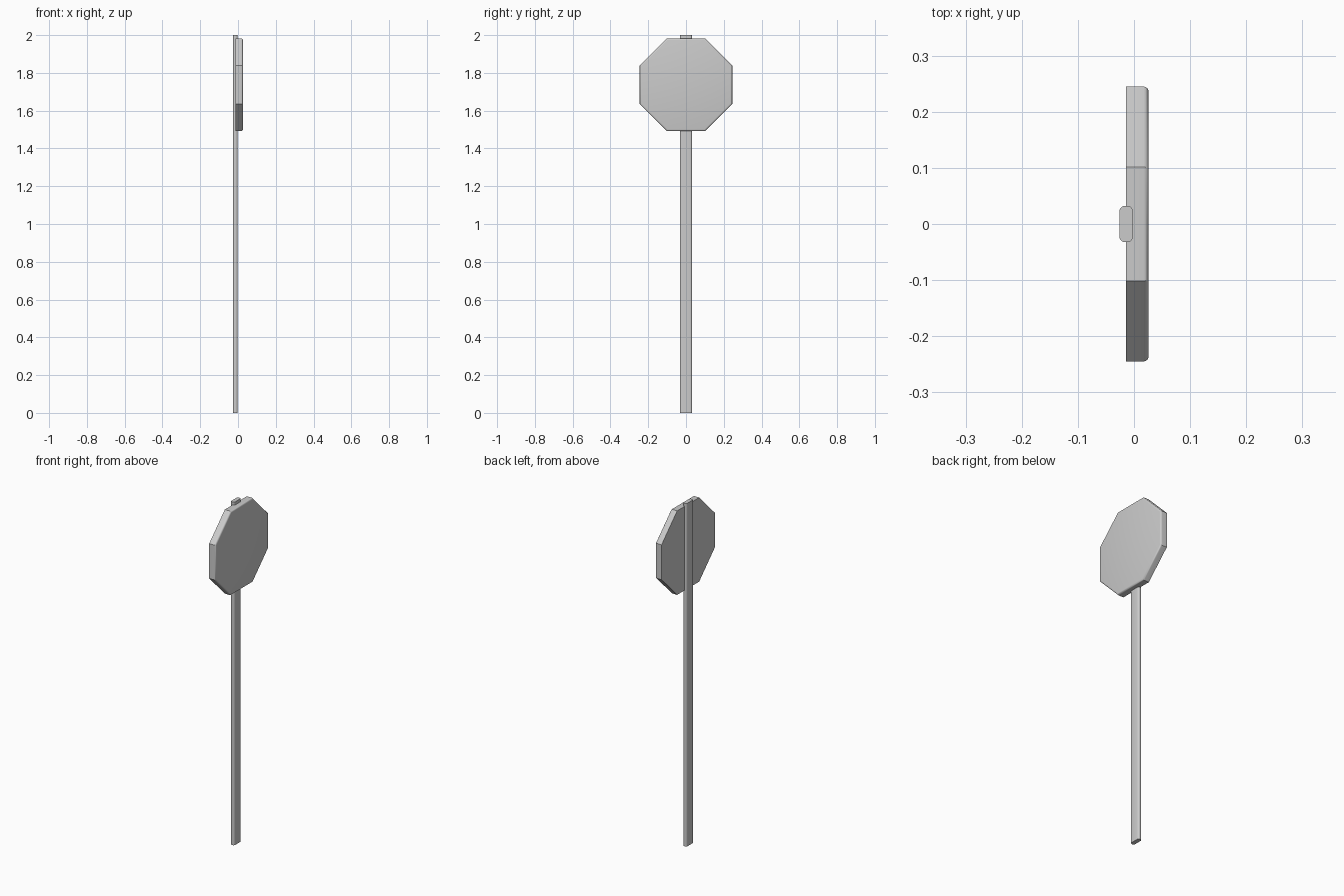
import bpy, bmesh, math

if "Cube" in bpy.data.objects:
    bpy.data.objects.remove(bpy.data.objects["Cube"])


def prism(name, profile, direction, bevel_pick, radius, segments):
    """Extrude a closed profile, then round the edges chosen by bevel_pick."""
    bm = bmesh.new()
    face = bm.faces.new([bm.verts.new(p) for p in profile])
    geom = bmesh.ops.extrude_face_region(bm, geom=[face], use_keep_orig=True)["geom"]
    moved = [g for g in geom if isinstance(g, bmesh.types.BMVert)]
    bmesh.ops.translate(bm, verts=moved, vec=direction)
    bmesh.ops.recalc_face_normals(bm, faces=bm.faces[:])
    edges = [e for e in bm.edges if bevel_pick(e)]
    bmesh.ops.bevel(bm, geom=edges, offset=radius, offset_type='OFFSET',
                    segments=segments, profile=0.5, affect='EDGES')
    bmesh.ops.recalc_face_normals(bm, faces=bm.faces[:])
    mesh = bpy.data.meshes.new(name)
    bm.to_mesh(mesh)
    bm.free()
    obj = bpy.data.objects.new(name, mesh)
    bpy.context.collection.objects.link(obj)
    bpy.ops.object.select_all(action='DESELECT')
    obj.select_set(True)
    bpy.context.view_layer.objects.active = obj
    bpy.ops.object.shade_smooth_by_angle(angle=math.radians(35))
    return obj


# Flat post with rounded vertical edges
X0, X1, Y = -0.026, -0.002, 0.0325
prism("post", [(X0, -Y, 0), (X1, -Y, 0), (X1, Y, 0), (X0, Y, 0)], (0, 0, 2),
      lambda e: abs(e.verts[0].co.z - e.verts[1].co.z) > 1, 0.010, 4)

# Octagonal sign plate with a softened front rim facing +x
BACK, FRONT, CENTRE_Z, APOTHEM = -0.014, 0.026, 1.737, 0.245
R = APOTHEM / math.cos(math.pi / 8)
angles = [math.pi / 8 + i * math.pi / 4 for i in range(8)]
octagon = [(BACK, R * math.cos(a), CENTRE_Z + R * math.sin(a)) for a in angles]
prism("sign_plate", octagon, (FRONT - BACK, 0, 0),
      lambda e: all(v.co.x > FRONT - 0.001 for v in e.verts), 0.009, 4)
